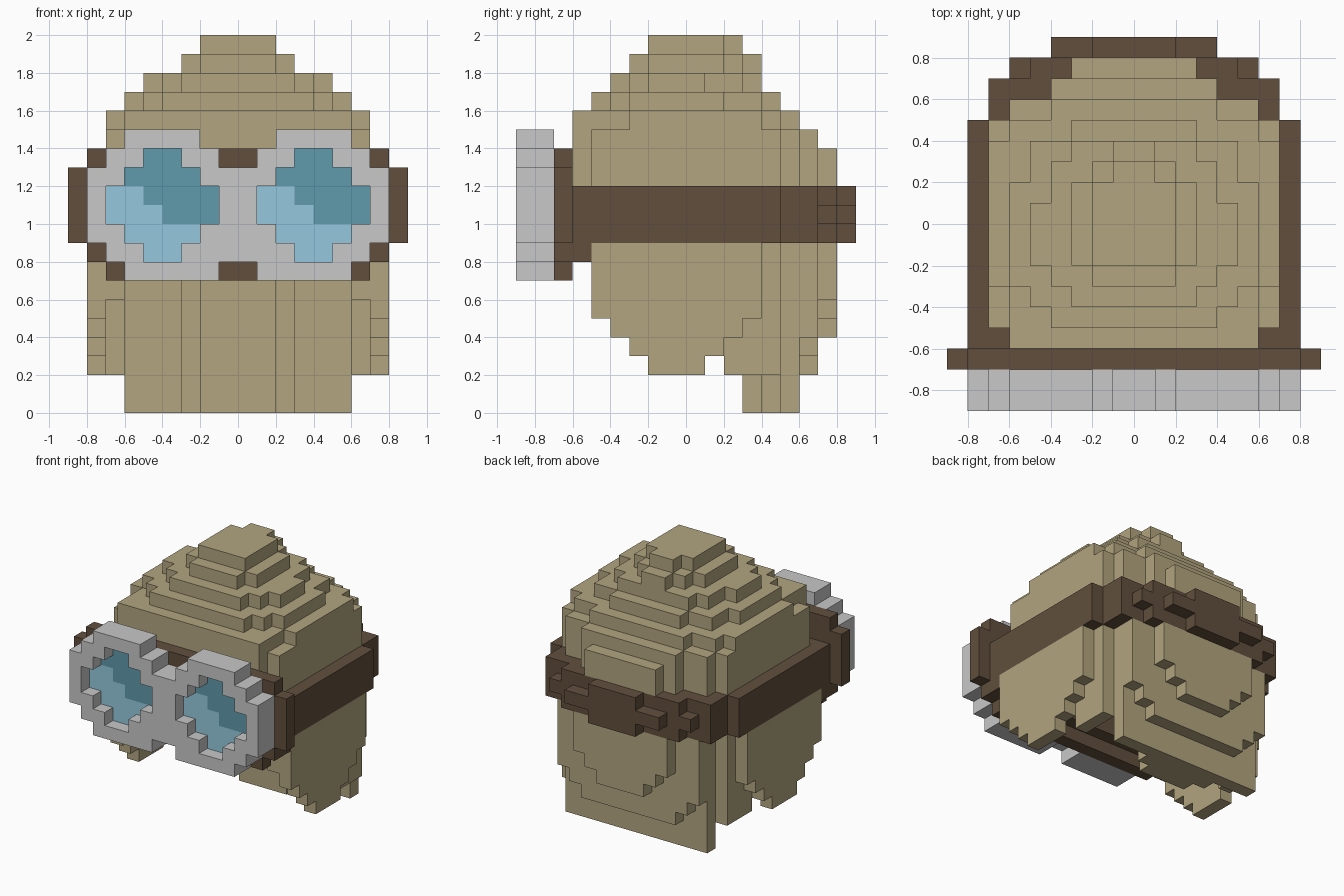
import bpy

if "Cube" in bpy.data.objects:
    bpy.data.objects.remove(bpy.data.objects["Cube"], do_unlink=True)

UNIT = 0.1
cells = {}  # grid cell -> (part, material)


def material(name, hex_code):
    rgb = [int(hex_code[i:i + 2], 16) / 255 for i in (0, 2, 4)]
    lin = [c / 12.92 if c <= 0.04045 else ((c + 0.055) / 1.055) ** 2.4 for c in rgb]
    mat = bpy.data.materials.new(name)
    mat.use_nodes = True
    mat.diffuse_color = (*lin, 1)
    bsdf = mat.node_tree.nodes["Principled BSDF"]
    bsdf.inputs["Base Color"].default_value = (*lin, 1)
    bsdf.inputs["Roughness"].default_value = 0.9
    return mat


MATS = {
    "tan": material("tan cloth", "B2A57F"),
    "brown": material("brown leather", "614F3D"),
    "grey": material("grey metal", "C8C8C8"),
    "dark": material("dark blue glass", "609AAC"),
    "light": material("light blue glass", "95C9DF"),
}


def box(part, mat, x0, x1, y0, y1, z0, z1):
    for x in range(x0, x1):
        for y in range(y0, y1):
            for z in range(z0, z1):
                cells[x, y, z] = (part, mat)


def centred(part, mat, hx, *yz):
    box(part, mat, -hx, hx, *yz)


def pair(part, mat, x0, x1, *yz):
    box(part, mat, x0, x1, *yz)
    box(part, mat, -x1, -x0, *yz)


# Cap: straight lower walls
for hx, y0, y1, top in [(3, 7, 8, 14), (4, 6, 7, 15), (6, 5, 6, 15),
                        (7, -5, 5, 15), (6, -6, -5, 15)]:
    centred("cap", "tan", hx, y0, y1, 9, top)

# Cap: rounded steps up to the crown, as (half width, front, back) rows
CROWN = {
    15: [(7, -3, 4), (6, -6, 5), (4, 5, 6)],
    16: [(6, -3, 2), (5, -4, 4), (4, -5, -4), (3, 4, 5)],
    17: [(5, -2, 1), (4, -3, 3), (3, -4, 4)],
    18: [(3, -2, 2), (2, -3, 3), (1, 3, 4)],
    19: [(2, -2, 2), (1, 2, 3)],
}
for z, rows in CROWN.items():
    for hx, y0, y1 in rows:
        centred("cap", "tan", hx, y0, y1, z, z + 1)

# Hollow inside
for c in list(cells):
    if -6 <= c[0] < 6 and -5 <= c[1] < 5 and c[2] < 15:
        del cells[c]

# Neck guard: bulging back with stepped lower corners
for hx, y0, y1, z0 in [(6, 5, 6, 0), (4, 6, 7, 2), (5, 6, 7, 3), (6, 6, 7, 4),
                       (2, 7, 8, 4), (3, 7, 8, 5), (4, 7, 8, 6)]:
    centred("neck_guard", "tan", hx, y0, y1, z0, 9)
pair("neck_guard", "tan", 6, 7, 2, 5, 2, 9)
pair("neck_guard", "tan", 6, 7, -5, 2, 6, 9)

# Stepped ridge down the inside of the back
centred("inner_ridge", "tan", 3, 4, 5, 0, 15)
centred("inner_ridge", "tan", 2, 3, 4, 0, 15)

# Ear flaps, narrowing downwards
for y0, y1, z0, z1 in [(-2, 1, 2, 3), (-3, 2, 3, 4), (-4, 3, 4, 5), (-5, 4, 5, 9)]:
    pair("ear_flaps", "tan", 7, 8, y0, y1, z0, z1)

# Strap round the sides and back, with a stepped buckle
pair("strap", "brown", 7, 8, -6, 5, 9, 12)
pair("strap", "brown", 6, 7, 5, 7, 9, 12)
pair("strap", "brown", 4, 6, 6, 7, 9, 12)
pair("strap", "brown", 3, 5, 7, 8, 9, 12)
pair("strap", "brown", 5, 6, 7, 8, 10, 11)
centred("strap", "brown", 3, 7, 8, 9, 12)
centred("strap", "brown", 4, 8, 9, 10, 11)
centred("strap", "brown", 2, 8, 9, 9, 12)
centred("strap", "brown", 8, -6, -5, 8, 12)

# Leather pad behind the goggles
for hx, z0, z1 in [(7, 7, 8), (8, 8, 9), (9, 9, 13), (8, 13, 14)]:
    centred("goggle_pad", "brown", hx, -7, -6, z0, z1)

# Goggle frame
for x0, x1, z0, z1 in [(1, 6, 7, 8), (0, 7, 8, 9), (0, 8, 9, 13),
                       (1, 7, 13, 14), (2, 6, 14, 15)]:
    pair("goggle_frame", "grey", x0, x1, -9, -7, z0, z1)

# Recessed lenses with a stepped reflection
for start in (-7, 1):
    for z in range(8, 14):
        inset = {8: 2, 9: 1, 12: 1, 13: 2}.get(z, 0)
        for u in range(inset, 6 - inset):
            bright = z < 10 or (z < 12 and u < 13 - z)
            cells.pop((start + u, -9, z))
            cells[start + u, -8, z] = ("lenses", "light" if bright else "dark")

# Turn each part's exposed cell sides into a mesh
SIDES = [(axis, sign) for axis in range(3) for sign in (0, 1)]


def build(part):
    verts, faces, mats, used = {}, [], [], []
    for cell, (owner, mat) in cells.items():
        if owner != part:
            continue
        if mat not in used:
            used.append(mat)
        for axis, sign in SIDES:
            near = list(cell)
            near[axis] += 2 * sign - 1
            if tuple(near) in cells:
                continue
            a, b = (axis + 1) % 3, (axis + 2) % 3
            loop = []
            for da, db in ((0, 0), (1, 0), (1, 1), (0, 1)):
                p = list(cell)
                p[axis] += sign
                p[a] += da
                p[b] += db
                loop.append(verts.setdefault(tuple(p), len(verts)))
            faces.append(loop if sign else loop[::-1])
            mats.append(used.index(mat))
    mesh = bpy.data.meshes.new(part)
    mesh.from_pydata([[c * UNIT for c in v] for v in verts], [], faces)
    for mat in used:
        mesh.materials.append(MATS[mat])
    for poly, index in zip(mesh.polygons, mats):
        poly.material_index = index
    bpy.context.collection.objects.link(bpy.data.objects.new(part, mesh))


for part in sorted({owner for owner, _ in cells.values()}):
    build(part)
